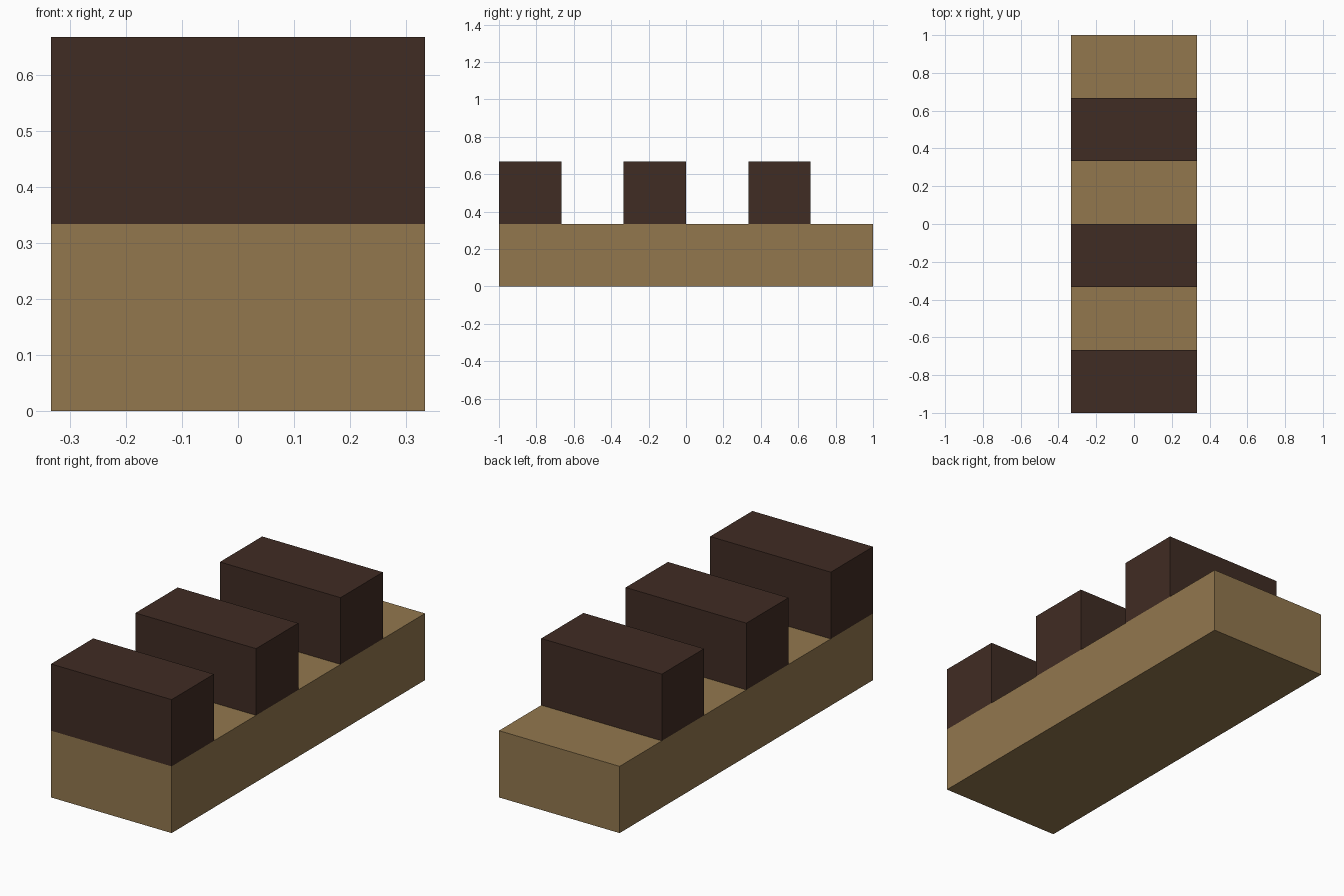
import bpy

# Remove the default cube
if "Cube" in bpy.data.objects:
    bpy.data.objects.remove(bpy.data.objects["Cube"], do_unlink=True)

UNIT = 1 / 3  # every dimension is a multiple of one block height


def make_material(name, rgb):
    mat = bpy.data.materials.new(name)
    mat.use_nodes = True
    color = (*rgb, 1)
    mat.diffuse_color = color
    mat.node_tree.nodes["Principled BSDF"].inputs["Base Color"].default_value = color
    return mat


def make_box(name, size, center, mat):
    bpy.ops.mesh.primitive_cube_add(size=1, location=center)
    box = bpy.context.object
    box.name = name
    box.scale = size
    bpy.ops.object.transform_apply(location=False, rotation=False, scale=True)
    box.data.materials.append(mat)
    return box


tan = make_material("tan_wood", (0.288, 0.185, 0.076))
dark = make_material("dark_brown_wood", (0.051, 0.025, 0.017))

# Long base beam
make_box("base_beam", (2 * UNIT, 2, UNIT), (0, 0, UNIT / 2), tan)

# Evenly spaced cross blocks, starting flush with the front
for i, label in enumerate(("front", "middle", "rear")):
    y = -1 + UNIT / 2 + 2 * UNIT * i
    make_box(label + "_cross_block", (2 * UNIT, UNIT, UNIT), (0, y, 1.5 * UNIT), dark)
